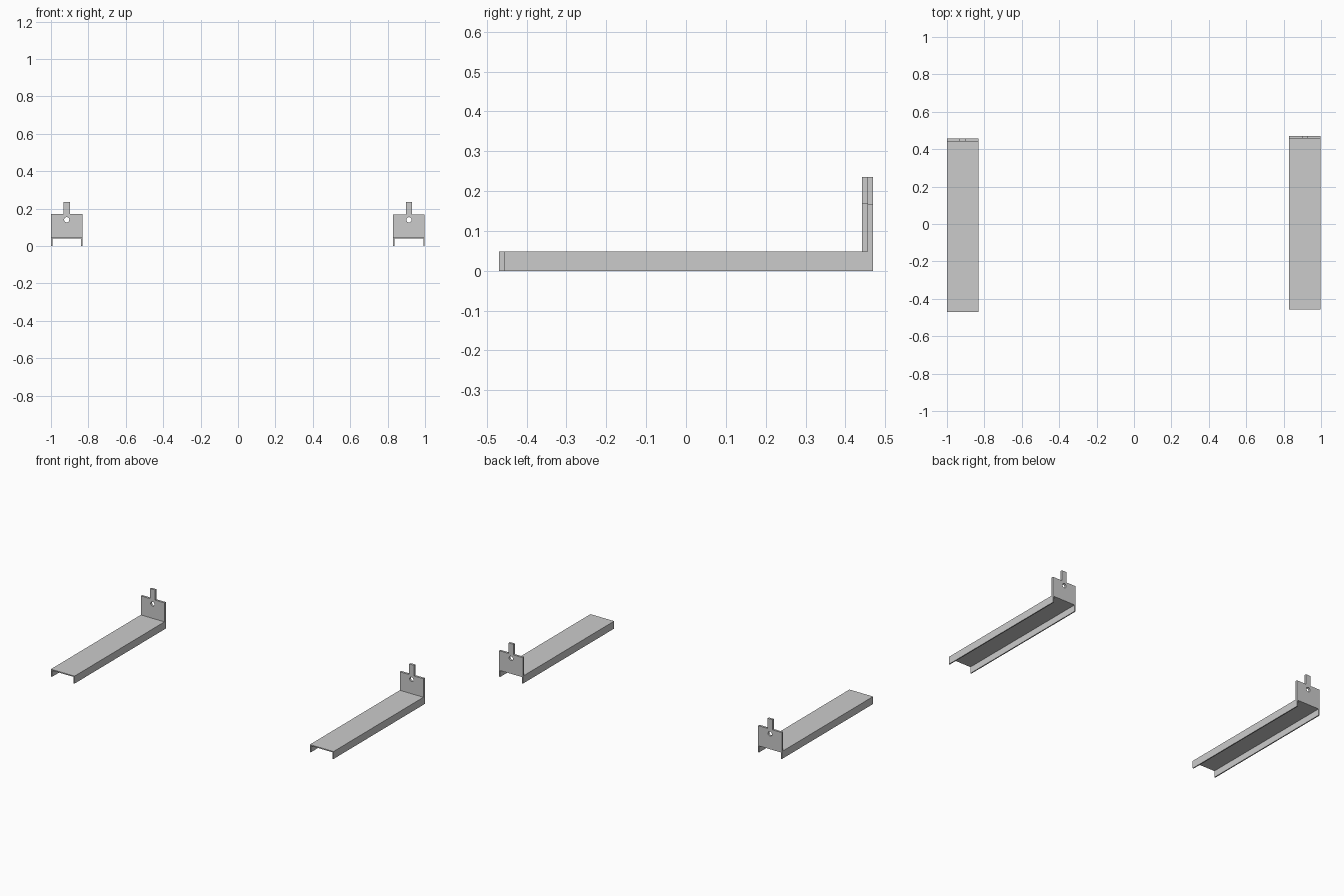
import bpy, bmesh, math

if "Cube" in bpy.data.objects:
    bpy.data.objects.remove(bpy.data.objects["Cube"])

DECK = 0.048    # height of the channel
WALL = 0.007    # sheet thickness of the channel
PLATE = 0.014   # thickness of the end plate


def extrude_profile(name, points, axis_y, length):
    """Extrude a closed x-z outline along +y."""
    bm = bmesh.new()
    face = bm.faces.new([bm.verts.new((x, axis_y, z)) for x, z in points])
    ext = bmesh.ops.extrude_face_region(bm, geom=[face])
    verts = [g for g in ext["geom"] if isinstance(g, bmesh.types.BMVert)]
    bmesh.ops.translate(bm, verts=verts, vec=(0, length, 0))
    bmesh.ops.recalc_face_normals(bm, faces=bm.faces)
    mesh = bpy.data.meshes.new(name)
    bm.to_mesh(mesh)
    bm.free()
    obj = bpy.data.objects.new(name, mesh)
    bpy.context.collection.objects.link(obj)
    return obj


def bracket(side, cx, y0, y1, shoulder):
    w = 0.084
    # Inverted U channel
    i, d = w - WALL, DECK - WALL
    channel = [(-w, 0), (-i, 0), (-i, d), (i, d), (i, 0), (w, 0), (w, DECK), (-w, DECK)]
    extrude_profile(side + "_channel", [(cx + x, z) for x, z in channel], y0, y1 - y0)

    # Upright end plate with a narrow tab on top
    t = 0.017
    outline = [(-w, DECK), (w, DECK), (w, shoulder), (t, shoulder),
               (t, 0.235), (-t, 0.235), (-t, shoulder), (-w, shoulder)]
    plate = extrude_profile(side + "_end_plate", [(cx + x, z) for x, z in outline],
                            y1 - PLATE, PLATE)

    # Round hole below the tab
    bpy.ops.mesh.primitive_cylinder_add(vertices=24, radius=0.014, depth=0.1,
                                        location=(cx, y1 - PLATE / 2, 0.14),
                                        rotation=(math.pi / 2, 0, 0))
    cutter = bpy.context.object
    cutter.name = side + "_hole_cutter"
    cutter.hide_render = True
    cutter.display_type = 'WIRE'
    mod = plate.modifiers.new("hole", 'BOOLEAN')
    mod.operation = 'DIFFERENCE'
    mod.solver = 'EXACT'
    mod.object = cutter
    bpy.context.view_layer.objects.active = plate
    bpy.ops.object.modifier_apply(modifier=mod.name)
    bpy.data.objects.remove(cutter)


# The two brackets are slightly offset along y
bracket("left", -0.916, -0.47, 0.456, 0.170)
bracket("right", 0.914, -0.456, 0.47, 0.167)
